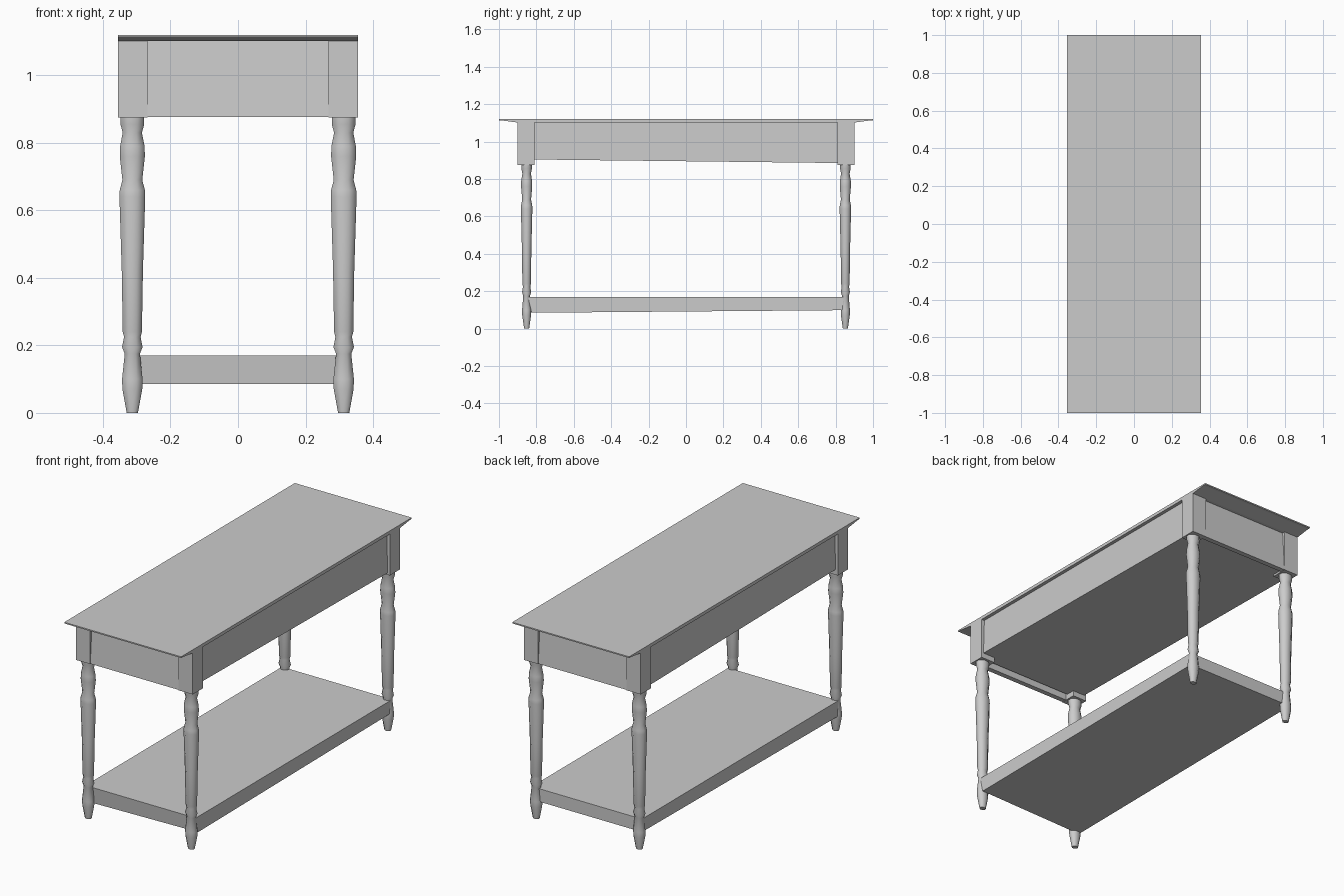
import bpy, bmesh, math
from mathutils import Vector

cube = bpy.data.objects.get("Cube")
if cube:
    bpy.data.objects.remove(cube, do_unlink=True)

GREY = (0.6, 0.6, 0.6, 1.0)
wood = bpy.data.materials.new("grey_wood")
wood.use_nodes = True
wood.diffuse_color = GREY
wood.node_tree.nodes["Principled BSDF"].inputs["Base Color"].default_value = GREY


def finish(name, bm):
    bmesh.ops.recalc_face_normals(bm, faces=bm.faces)
    mesh = bpy.data.meshes.new(name)
    bm.to_mesh(mesh)
    bm.free()
    mesh.materials.append(wood)
    obj = bpy.data.objects.new(name, mesh)
    bpy.context.collection.objects.link(obj)
    return obj


def box(name, low, high, shape=None):
    """Box between two corners; shape may move each corner for tapers."""
    bm = bmesh.new()
    bmesh.ops.create_cube(bm, size=1)
    low, high = Vector(low), Vector(high)
    for v in bm.verts:
        side = v.co.copy() * 2
        v.co = Vector(high[i] if v.co[i] > 0 else low[i] for i in range(3))
        if shape:
            shape(v.co, side)
    return finish(name, bm)


# Table top: sharp overhanging ends, underside tapering inward
def taper_top(co, side):
    if side.z < 0:
        co.y = 0.9 * side.y

box("table_top_rim", (-0.355, -1, 1.102), (0.355, 1, 1.115), taper_top)
box("table_top", (-0.355, -1, 1.113), (0.355, 1, 1.12))


# Closed box of the side aprons; its floor slopes gently along the length
def slope_floor(co, side):
    if side.z < 0:
        co.z -= 0.01 * side.y
    else:
        co.x -= 0.006 * side.x

box("side_aprons", (-0.342, -0.86, 0.895), (0.342, 0.86, 1.103), slope_floor)

# End aprons lean in slightly at the top
for y, word in ((-1, "front"), (1, "back")):
    def lean(co, side):
        if side.z > 0 and side.y == y:
            co.y -= 0.015 * y
    box(word + "_apron", (-0.3, min(0.87 * y, 0.898 * y), 0.876),
        (0.3, max(0.87 * y, 0.898 * y), 1.103), lean)


# Lower shelf with an uneven underside
def slope_shelf(co, side):
    if side.z < 0:
        co.z += 0.007 * side.y
        if side.x > 0 and side.y < 0:
            co.y += 0.02

box("shelf", (-0.335, -0.845, 0.092), (0.335, 0.86, 0.17), slope_shelf)

# Turned leg profile: height and half width
PROFILE = [(0, 0.017), (0.07, 0.03), (0.1, 0.031), (0.175, 0.023), (0.195, 0.031),
           (0.225, 0.025), (0.24, 0.029), (0.42, 0.032), (0.64, 0.039),
           (0.66, 0.038), (0.69, 0.03), (0.76, 0.038), (0.79, 0.037),
           (0.83, 0.029), (0.855, 0.036), (0.88, 0.036)]
SIDES = 8


def leg(name, x, y):
    bm = bmesh.new()
    rings = []
    for z, r in PROFILE:
        ring = []
        for i in range(SIDES):
            a = 2 * math.pi * (i + 0.5) / SIDES
            ring.append(bm.verts.new((x + r * 1.06 * math.cos(a),
                                      y + r * 0.85 * math.sin(a), z)))
        rings.append(ring)
    for a, b in zip(rings, rings[1:]):
        for i in range(SIDES):
            j = (i + 1) % SIDES
            bm.faces.new((a[i], a[j], b[j], b[i]))
    bm.faces.new(rings[0])
    bm.faces.new(rings[-1])
    obj = finish(name, bm)
    bpy.ops.object.select_all(action="DESELECT")
    obj.select_set(True)
    bpy.context.view_layer.objects.active = obj
    bpy.ops.object.shade_smooth_by_angle(angle=math.radians(60))


# Corner posts and legs
for sx, side in ((-1, "right"), (1, "left")):
    for sy, end in ((-1, "front"), (1, "back")):
        xs = sorted((0.268 * sx, 0.355 * sx))
        ys = sorted((0.81 * sy, 0.9 * sy))
        box(f"{end}_{side}_post", (xs[0], ys[0], 0.875), (xs[1], ys[1], 1.103))
        leg(f"{end}_{side}_leg", 0.313 * sx, 0.852 * sy)
